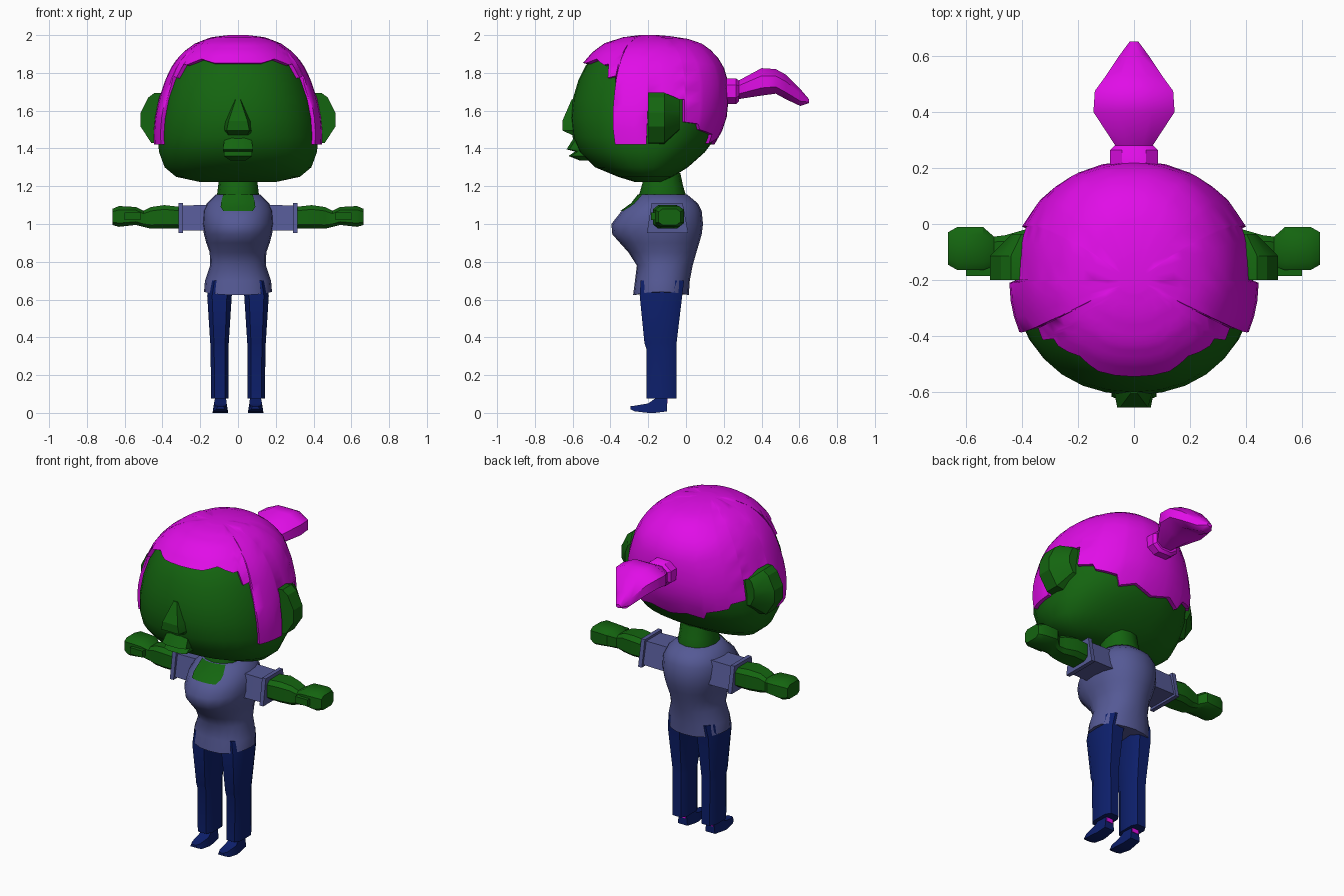
import bpy, bmesh, math

if "Cube" in bpy.data.objects:
    bpy.data.objects.remove(bpy.data.objects["Cube"])


def material(name, rgb):
    m = bpy.data.materials.new(name)
    m.diffuse_color = (*rgb, 1)
    m.use_nodes = True
    m.node_tree.nodes["Principled BSDF"].inputs["Base Color"].default_value = m.diffuse_color
    return m


SKIN = material("skin_green", (0.007, 0.13, 0.005))
HAIR = material("hair_magenta", (0.75, 0.004, 0.8))
SHIRT = material("shirt_slate", (0.09, 0.1, 0.3))
JEANS = material("trousers_navy", (0.004, 0.014, 0.15))


def loft(name, rings, mat, closed=True, caps=(True, True), mirror=False, angle=35):
    """Skin a list of equally long point rings."""
    bm = bmesh.new()
    vs = [[bm.verts.new(p) for p in r] for r in rings]
    n = len(vs[0])
    for a, b in zip(vs, vs[1:]):
        for i in range(n if closed else n - 1):
            j = (i + 1) % n
            bm.faces.new((a[i], a[j], b[j], b[i]))
    if closed and caps[0]:
        bm.faces.new(vs[0])
    if closed and caps[1]:
        bm.faces.new(vs[-1])
    bmesh.ops.recalc_face_normals(bm, faces=bm.faces)
    me = bpy.data.meshes.new(name)
    bm.to_mesh(me)
    bm.free()
    me.materials.append(mat)
    ob = bpy.data.objects.new(name, me)
    bpy.context.collection.objects.link(ob)
    if mirror:
        ob.modifiers.new("Mirror", 'MIRROR')
    bpy.ops.object.select_all(action='DESELECT')
    ob.select_set(True)
    bpy.context.view_layer.objects.active = ob
    bpy.ops.object.shade_smooth_by_angle(angle=math.radians(angle))
    return ob


def surf(table, cy, deg, z, off=0):
    """Point on a body described by rows (z, half width, front y, back y)."""
    z = min(max(z, table[0][0]), table[-1][0])
    for a, b in zip(table, table[1:]):
        if z <= b[0]:
            break
    t = (z - a[0]) / (b[0] - a[0])
    w, f, k = [a[i] + (b[i] - a[i]) * t for i in (1, 2, 3)]
    s, c = math.sin(math.radians(deg)), math.cos(math.radians(deg))
    r = (cy - f if c > 0 else k - cy) + off
    p = 0.92
    return [(w + off) * math.copysign(abs(s) ** p, s), cy - r * math.copysign(abs(c) ** p, c), z]


def oct_ring(axis, pos, a0, a1, b0, b1, k=0.25):
    """Chamfered rectangle across the x, y or z axis."""
    da, db = (a1 - a0) * k, (b1 - b0) * k
    pts = [(a0 + da, b0), (a1 - da, b0), (a1, b0 + db), (a1, b1 - db),
           (a1 - da, b1), (a0 + da, b1), (a0, b1 - db), (a0, b0 + db)]
    if axis == 'x':
        return [(pos, a, b) for a, b in pts]
    if axis == 'y':
        return [(a, pos, b) for a, b in pts]
    return [(a, b, pos) for a, b in pts]


def box(name, x0, x1, y0, y1, z0, z1, mat, mirror=False):
    return loft(name, [[(x0, y0, z), (x1, y0, z), (x1, y1, z), (x0, y1, z)] for z in (z0, z1)],
                mat, mirror=mirror)


# Head
HEAD = [(1.222, .20, -.27, -.13), (1.25, .33, -.36, -.07), (1.30, .39, -.48, .01),
        (1.38, .42, -.565, .10), (1.46, .428, -.60, .16), (1.56, .42, -.61, .195),
        (1.66, .40, -.60, .205), (1.76, .365, -.57, .20), (1.84, .325, -.53, .175),
        (1.90, .27, -.475, .125), (1.945, .205, -.41, .06), (1.975, .12, -.31, -.04),
        (1.985, .03, -.225, -.17)]
loft("head", [[surf(HEAD, -.2, d, r[0]) for d in range(0, 360, 12)] for r in HEAD], SKIN, angle=45)

# Hair cap: columns run from a jagged hairline (angle from front, z) up to the crown
LINE = [(0, 1.845), (20, 1.845), (35, 1.865), (50, 1.835), (55, 1.84), (58, 1.77), (65, 1.78),
        (66, 1.42), (89, 1.42), (90, 1.66), (115, 1.66), (116, 1.54), (129, 1.53), (132, 1.50),
        (150, 1.475), (154, 1.425), (166, 1.45), (180, 1.42)]
half = []
for (d0, z0), (d1, z1) in zip(LINE, LINE[1:]):
    n = max(1, round((d1 - d0) / 9))
    half += [(d0 + (d1 - d0) * i / n, z0 + (z1 - z0) * i / n) for i in range(n)]
cols = half + [LINE[-1]] + [(360 - d, z) for d, z in reversed(half[1:])]


def hair_row(t, off):
    row = []
    for d, z in cols:
        p = surf(HEAD, -.2, d, z + (1.985 - z) * math.sin(t * math.pi / 2), off)
        p[2] += 0.015 * max(0, (p[2] - 1.7) / .285) if off > 0 else 0
        row.append(p)
    return row


loft("hair_cap", [hair_row(0, -.01)] + [hair_row(i / 12, .02) for i in range(13)], HAIR,
     caps=(False, True), angle=50)

# Ponytail with its tie
loft("hair_tie", [oct_ring('y', y, -.085, .085, 1.635, 1.77) for y in (.18, .265)]
     + [oct_ring('y', .28, -.07, .07, 1.65, 1.76)], HAIR)
TAIL = [(.27, .06, 1.66, 1.755), (.40, .145, 1.68, 1.825), (.475, .14, 1.69, 1.82),
        (.53, .10, 1.66, 1.79), (.605, .05, 1.625, 1.715), (.652, .015, 1.64, 1.66)]
loft("ponytail", [oct_ring('y', y, -w, w, a, b, .28) for y, w, a, b in TAIL], HAIR, angle=40)

# Ears
EAR = [(.38, 1.69), (.44, 1.695), (.475, 1.67), (.515, 1.59), (.515, 1.515), (.46, 1.43), (.38, 1.42)]
loft("ear", [[(x, -.2, z) for x, z in EAR], [(x, -.115, z) for x, z in EAR],
             [(.37 + (x - .37) * .45, -.035, 1.61 + (z - 1.61) * .6) for x, z in EAR]],
     SKIN, mirror=True, angle=25)

# Nose and lips
loft("nose", [[(-w, -.55, z), (-u, y, z), (u, y, z), (w, -.55, z)] for z, w, u, y in
              ((1.66, .03, .012, -.605), (1.545, .08, .05, -.655), (1.495, .08, .06, -.655),
               (1.47, .075, .05, -.60))], SKIN, angle=20)
for nm, rows in (("upper_lip", ((1.455, .07, -.595), (1.395, .08, -.632), (1.383, .075, -.585))),
                 ("lower_lip", ((1.385, .075, -.585), (1.36, .075, -.622), (1.335, .04, -.56)))):
    loft(nm, [[(-w, -.48, z), (-w, y + .015, z), (-w / 2, y, z), (w / 2, y, z),
               (w, y + .015, z), (w, -.48, z)] for z, w, y in rows], SKIN, angle=20)

# Neck
NECK = [(1.08, .11, -.25, .0), (1.15, .112, -.25, .0), (1.2, .105, -.235, -.015), (1.27, .10, -.215, -.03)]
loft("neck", [[surf(NECK, -.125, d, r[0]) for d in range(0, 360, 30)] for r in NECK], SKIN, angle=50)

# Shirt
BODY = [(.625, .18, -.28, .015), (.70, .175, -.27, .02), (.78, .148, -.26, .035), (.85, .15, -.305, .055),
        (.90, .168, -.35, .07), (.945, .18, -.39, .083), (1.0, .19, -.395, .09), (1.07, .185, -.34, .083),
        (1.11, .165, -.285, .062), (1.155, .118, -.25, .008)]
CY = -.13


def body_ring(z):
    ring = [surf(BODY, CY, d, z) for d in range(0, 360, 18)]
    if z < .63:     # wavy hem, raised at the sides
        for p in ring:
            p[2] += .03 * max(0, abs(p[0]) / .18 - .5)
    return ring


loft("shirt_body", [body_ring(r[0]) for r in BODY], SHIRT, angle=60)
# Bare skin at the neckline
loft("neckline_skin", [[surf(BODY, CY, d * w, z, .006) for d in (-30, -15, 0, 15, 30)]
                       for z, w in ((1.07, .75), (1.09, .95), (1.11, 1), (1.155, 1.25))],
     SKIN, closed=False, angle=60)


# Sleeves and cuffs: trapezoid sections
def trap(x, g):
    return [(x, -.195 - g, .965 - g), (x, 0 + g, .965 - g), (x, -.03 + g, 1.1 + g), (x, -.17 - g, 1.1 + g)]


loft("sleeve", [trap(.1, 0), trap(.2, 0), trap(.3, -.002)], SHIRT, mirror=True)
loft("sleeve_cuff", [trap(.29, .012), trap(.315, .012)], SHIRT, mirror=True)

# Forearm and hand
ARM = [(.30, -.17, -.025, .975, 1.09), (.39, -.175, -.02, .975, 1.10), (.46, -.16, -.04, .975, 1.09),
       (.50, -.15, -.045, .985, 1.07), (.54, -.165, -.01, .995, 1.09), (.63, -.165, -.01, .985, 1.095),
       (.665, -.145, -.03, .995, 1.08)]
loft("arm_and_hand", [oct_ring('x', *a, .18) for a in ARM], SKIN, mirror=True)
box("thumb", .515, .60, -.185, -.12, 1.02, 1.06, SKIN, True)

# Trouser legs
LEG = [(.075, .05, .143, -.21, -.05), (.34, .05, .145, -.21, -.05), (.37, .049, .147, -.22, -.05),
       (.62, .033, .163, -.245, -.02), (.70, .005, .155, -.24, -.01)]
loft("trouser_leg", [oct_ring('z', z, *r, .2) for z, *r in LEG], JEANS, mirror=True)

# Shoes and ankles
SHOE = [(-.295, .07, .115, .02, .035), (-.27, .057, .128, .008, .038), (-.2, .052, .135, .0, .05),
        (-.165, .055, .13, .0, .075), (-.10, .06, .125, .008, .08)]
loft("shoe", [[(a, y, lo), (b, y, lo), (b - .008, y, hi), (a + .008, y, hi)] for y, a, b, lo, hi in SHOE],
     JEANS, mirror=True)
box("ankle_sock", .07, .115, -.165, -.097, .05, .09, HAIR, True)
